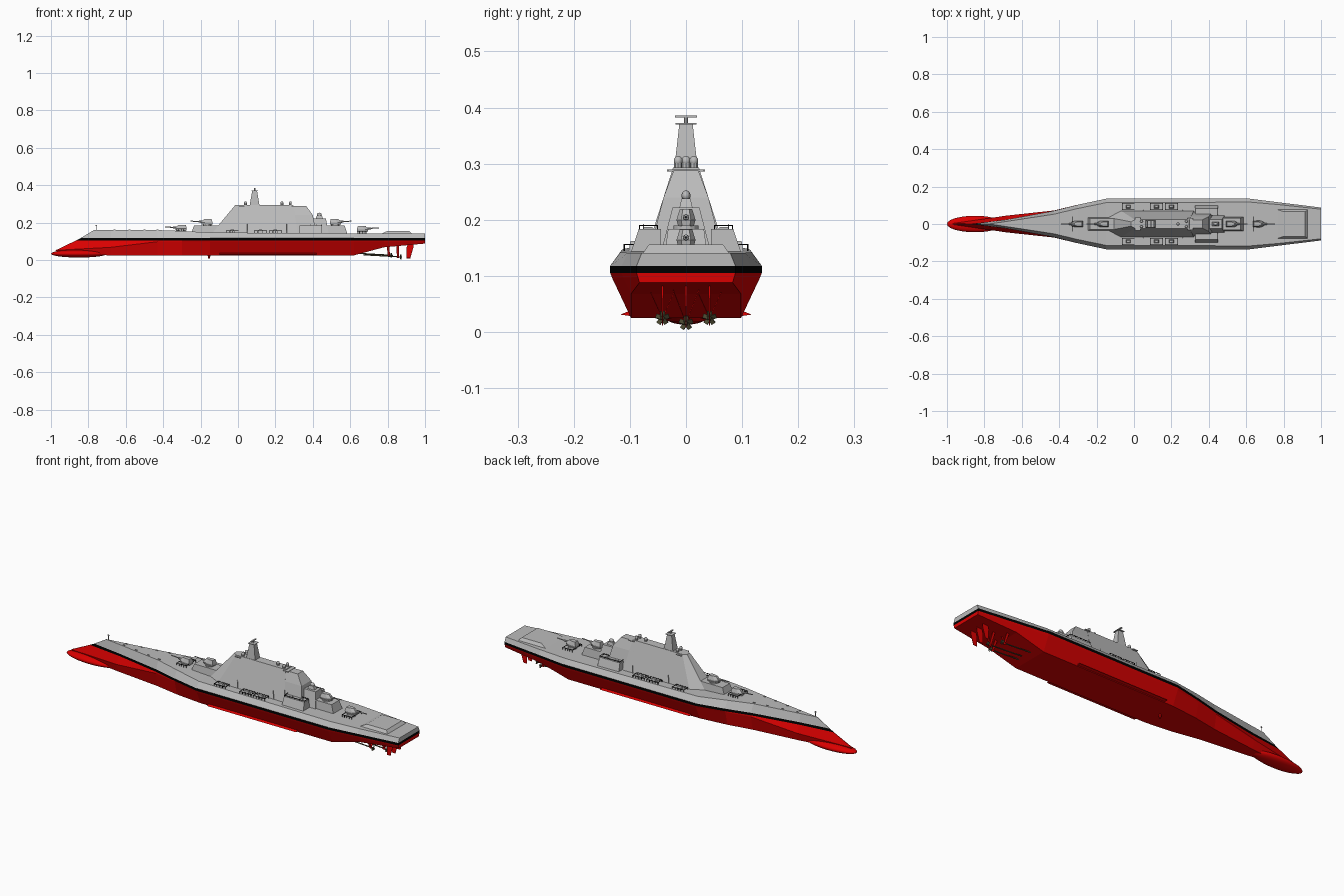
import bpy, bmesh, math
from mathutils import Vector, Matrix

cube = bpy.data.objects.get("Cube")
if cube:
    bpy.data.objects.remove(cube)


def material(name, rgb):
    m = bpy.data.materials.new(name)
    m.use_nodes = True
    m.diffuse_color = (*rgb, 1)
    m.node_tree.nodes["Principled BSDF"].inputs["Base Color"].default_value = (*rgb, 1)
    return m


GREY = material("ship_grey", (0.50, 0.50, 0.50))
RED = material("hull_red", (0.70, 0, 0))
BLACK = material("waterline_black", (0, 0, 0))
BRONZE = material("dark_bronze", (0.07, 0.065, 0.03))


def finish(name, bm, mats, smooth=False):
    bmesh.ops.recalc_face_normals(bm, faces=bm.faces)
    me = bpy.data.meshes.new(name)
    bm.to_mesh(me)
    bm.free()
    for m in mats:
        me.materials.append(m)
    for p in me.polygons:
        p.use_smooth = smooth
    ob = bpy.data.objects.new(name, me)
    bpy.context.collection.objects.link(ob)
    return ob


def loft(name, rings, mat):
    """Closed solid through rings of equal point count."""
    bm = bmesh.new()
    vs = [[bm.verts.new(p) for p in r] for r in rings]
    n = len(vs[0])
    for a, b in zip(vs, vs[1:]):
        for i in range(n):
            bm.faces.new((a[i], a[(i + 1) % n], b[(i + 1) % n], b[i]))
    bm.faces.new(vs[0])
    bm.faces.new(vs[-1])
    return finish(name, bm, [mat])


def rect(x0, x1, y0, y1, z):
    return [(x0, y0, z), (x1, y0, z), (x1, y1, z), (x0, y1, z)]


def nosed(z, xf, xb, hw, nose):
    """Rectangle with its front corners cut off."""
    return [(xf, -hw * 0.5, z), (xf + nose, -hw, z), (xb, -hw, z),
            (xb, hw, z), (xf + nose, hw, z), (xf, hw * 0.5, z)]


def add_box(bm, c, s):
    bmesh.ops.create_cube(bm, size=1, matrix=Matrix.Translation(c) @ Matrix.Diagonal((*s, 1)))


def box(name, c, s, mat):
    bm = bmesh.new()
    add_box(bm, c, s)
    return finish(name, bm, [mat])


def rod(name, a, b, r1, r2, mat, sides=8):
    a, b = Vector(a), Vector(b)
    bm = bmesh.new()
    turn = (b - a).to_track_quat('Z', 'Y').to_matrix().to_4x4()
    bmesh.ops.create_cone(bm, cap_ends=True, segments=sides, radius1=r1, radius2=r2,
                          depth=(b - a).length, matrix=Matrix.Translation((a + b) / 2) @ turn)
    return finish(name, bm, [mat])


def ball(name, c, s, mat, seg=16):
    bm = bmesh.new()
    bmesh.ops.create_uvsphere(bm, u_segments=seg, v_segments=seg // 2, radius=1,
                              matrix=Matrix.Translation(c) @ Matrix.Diagonal((*s, 1)))
    return finish(name, bm, [mat], True)


def railing(name, x, y, z, lx, ly, h=0.012):
    bm = bmesh.new()
    t = 0.002
    for s in (-1, 1):
        add_box(bm, (x, y + s * ly / 2, z + h), (lx, t, t))
        add_box(bm, (x + s * lx / 2, y, z + h), (t, ly, t))
        for k in (-0.5, -0.25, 0, 0.25, 0.5):
            add_box(bm, (x + k * lx, y + s * ly / 2, z + h / 2), (t, t, h))
    return finish(name, bm, [BLACK])


# Hull: (x, bottom z, bottom y, chine y, chine z, waterline y, deck y, deck z)
stations = [
    (-0.68, 0.025, 0.030, 0.045, 0.068, 0.024, 0.014, 0.16),
    (-0.43, 0.025, 0.058, 0.072, 0.098, 0.070, 0.052, 0.16),
    (-0.30, 0.025, 0.082, 0.101, 0.100, 0.103, 0.083, 0.155),
    (-0.15, 0.025, 0.098, 0.131, 0.095, 0.135, 0.114, 0.147),
    (0.62, 0.025, 0.098, 0.131, 0.095, 0.135, 0.117, 0.142),
    (0.78, 0.068, 0.098, 0.112, 0.097, 0.115, 0.103, 0.141),
    (1.00, 0.088, 0.083, 0.086, 0.098, 0.088, 0.079, 0.141),
]
half = [[(-0.95, 0.001, 0.03), (-0.975, 0.002, 0.052), (-0.865, 0.001, 0.105),
         (-0.84, 0.001, 0.118), (-0.77, 0.001, 0.16)]]
for x, zb, yb, yc, zc, yw, yd, zd in stations:
    half.append([(x, yb, zb), (x, yc, zc), (x, yw, 0.105), (x, yw, 0.118), (x, yd, zd)])
level_colour = (0, 0, 1, 2)
bm = bmesh.new()
left = [[bm.verts.new(p) for p in s] for s in half]
right = [[bm.verts.new((p[0], -p[1], p[2])) for p in s] for s in half]
for i in range(len(half) - 1):
    for k, m in enumerate(level_colour):
        for side in (left, right):
            bm.faces.new((side[i][k], side[i + 1][k], side[i + 1][k + 1], side[i][k + 1])).material_index = m
    for k, m in ((0, 0), (4, 2)):
        bm.faces.new((left[i][k], left[i + 1][k], right[i + 1][k], right[i][k])).material_index = m
for e in (0, -1):
    for k, m in enumerate(level_colour):
        bm.faces.new((left[e][k], left[e][k + 1], right[e][k + 1], right[e][k])).material_index = m
finish("hull", bm, [RED, BLACK, GREY])
ball("bow_bulb", (-0.85, 0, 0.034), (0.15, 0.044, 0.021), RED, 24)
rod("keel_sonar", (-0.155, 0, 0.03), (-0.155, 0, 0.008), 0.008, 0.005, RED)
for s in (-1, 1):
    loft("bilge_keel", [[(x, s * 0.096, 0.028), (x, s * 0.117, 0.031), (x, s * 0.100, 0.038)]
                        for x in (-0.1, 0.42)], RED)

# Superstructure
loft("main_superstructure", [nosed(0.143, -0.14, 0.32, 0.071, 0.07),
                             nosed(0.293, -0.015, 0.295, 0.023, 0.02)], GREY)
loft("aft_superstructure", [rect(0.28, 0.42, -0.066, 0.066, 0.14),
                            rect(0.28, 0.40, -0.040, 0.040, 0.24),
                            rect(0.28, 0.365, -0.022, 0.022, 0.288)], GREY)
loft("aft_tier", [rect(0.36, 0.485, -0.045, 0.045, 0.14),
                  rect(0.36, 0.47, -0.024, 0.024, 0.222)], GREY)
loft("aft_director_base", [rect(0.415, 0.455, -0.012, 0.012, 0.22),
                           rect(0.422, 0.448, -0.008, 0.008, 0.238)], GREY)
ball("aft_director", (0.435, 0, 0.243), (0.014, 0.008, 0.010), GREY, 10)
box("roof_platform", (0.02, 0, 0.288), (0.03, 0.068, 0.004), GREY)
box("aft_roof_platform", (0.30, 0, 0.288), (0.03, 0.064, 0.004), GREY)
for x, y in ((0.04, 0.014), (0.04, -0.014), (0.235, 0.0), (0.28, 0.014), (0.28, -0.014)):
    rod("dome_pedestal", (x, y, 0.285), (x, y, 0.305), 0.007, 0.007, GREY)
    ball("roof_dome", (x, y, 0.305), (0.008, 0.008, 0.009), GREY, 10)

# Mast and radar
loft("mast", [rect(0.062, 0.115, -0.021, 0.021, 0.29),
              rect(0.076, 0.102, -0.012, 0.012, 0.370)], GREY)
box("mast_platform", (0.09, 0, 0.371), (0.036, 0.038, 0.003), GREY)
rod("radar_post", (0.09, 0, 0.37), (0.09, 0, 0.383), 0.004, 0.004, GREY)
box("radar_bar", (0.09, 0, 0.384), (0.008, 0.040, 0.004), GREY)

# Side hangars
for s in (-1, 1):
    loft("side_hangar", [rect(0.325, 0.45, s * 0.045, s * 0.099, 0.14),
                         rect(0.328, 0.447, s * 0.045, s * 0.084, 0.184)], GREY)
    railing("hangar_railing", 0.388, s * 0.067, 0.183, 0.118, 0.032, 0.007)
    for x in (0.358, 0.418):
        box("hangar_hatch", (x, s * 0.068, 0.185), (0.016, 0.016, 0.005), GREY)

# Superfiring gun houses
loft("forward_deckhouse", [rect(-0.25, -0.06, -0.036, 0.036, 0.145),
                           rect(-0.235, -0.06, -0.030, 0.030, 0.184)], GREY)
loft("after_deckhouse", [rect(0.45, 0.585, -0.038, 0.038, 0.14),
                         rect(0.45, 0.57, -0.032, 0.032, 0.184)], GREY)


# Main guns: d is the firing direction along x
def turret(x, z, d):
    rod("barbette", (x, 0, z - 0.012), (x, 0, z + 0.004), 0.022, 0.022, GREY, 16)
    loft("main_turret", [nosed(z + h, x + d * f, x - d * b, w, -d * 0.018)
                         for f, b, w, h in ((0.030, 0.028, 0.014, 0.003), (0.032, 0.029, 0.017, 0.014),
                                            (0.016, 0.024, 0.011, 0.033))], GREY)
    rod("gun_sleeve", (x + d * 0.02, 0, z + 0.018), (x + d * 0.045, 0, z + 0.019), 0.006, 0.005, GREY)
    rod("gun_barrel", (x + d * 0.04, 0, z + 0.019), (x + d * 0.088, 0, z + 0.022), 0.003, 0.0025, GREY)


for x, z, d in ((-0.303, 0.155, -1), (-0.165, 0.186, -1), (0.52, 0.186, 1), (0.665, 0.150, 1)):
    turret(x, z, d)
for x, z in ((-0.303, 0.155), (0.665, 0.141)):
    railing("turret_railing", x, 0, z, 0.055, 0.08)

# Secondary mounts along both deck edges
for x in (-0.03, 0.12, 0.20):
    for s in (-1, 1):
        y = s * 0.093
        loft("secondary_mount", [rect(x - 0.014, x + 0.014, y - 0.010, y + 0.010, 0.14),
                                 rect(x - 0.009, x + 0.009, y - 0.006, y + 0.006, 0.162)], GREY)
        railing("mount_railing", x, y, 0.144, 0.066, 0.034)
for s in (-1, 1):
    for x in (0.05, 0.26):
        rod("whip_aerial", (x, s * 0.072, 0.143), (x, s * 0.076, 0.192), 0.0016, 0.001, GREY, 6)

# Deck fittings
loft("helicopter_deck", [rect(0.765, 0.93, -0.078, 0.078, 0.139),
                         rect(0.80, 0.915, -0.066, 0.066, 0.156)], GREY)
rod("bow_staff", (-0.758, 0, 0.158), (-0.758, 0, 0.188), 0.0016, 0.0016, GREY, 6)
box("bow_lamp", (-0.758, 0, 0.184), (0.008, 0.004, 0.004), GREY)
for x, y in ((-0.66, 0.010), (-0.58, 0.022), (-0.50, 0.034), (-0.43, 0.044)):
    for s in (-1, 1):
        box("bollard", (x, s * y, 0.161), (0.010, 0.004, 0.006), GREY)

# Propellers, shafts and rudders
for y, z, x in ((0.042, 0.025, 0.82), (-0.042, 0.025, 0.82), (0, 0.016, 0.87)):
    rod("propeller_shaft", (x - 0.20, y, z + 0.012), (x + 0.008, y, z), 0.003, 0.003, BRONZE)
    ball("propeller_hub", (x, y, z), (0.009, 0.004, 0.004), BRONZE, 10)
    bm = bmesh.new()
    for k in range(5):
        spin = Matrix.Rotation(k * math.tau / 5, 4, 'X') @ Matrix.Rotation(0.6, 4, 'Z')
        bmesh.ops.create_cube(bm, size=1, matrix=Matrix.Translation((x, y, z)) @ spin
                              @ Matrix.Translation((0, 0, 0.007)) @ Matrix.Diagonal((0.002, 0.009, 0.011, 1)))
    finish("propeller_blades", bm, [BRONZE])
    ball("shaft_bracket", (x - 0.014, y, z), (0.010, 0.005, 0.005), RED, 10)
    for s in (-1, 1):
        loft("shaft_strut", [rect(x - 0.020, x - 0.008, y - 0.001, y + 0.001, z),
                             rect(x - 0.024, x - 0.010, y + s * 0.023, y + s * 0.025, 0.078)], RED)
    rx = 0.915
    loft("rudder", [rect(rx - 0.014, rx + 0.006, y - 0.001, y + 0.001, 0.002 + z * 0.4),
                    rect(rx - 0.014, rx + 0.022, y - 0.0015, y + 0.0015, 0.065),
                    rect(rx - 0.006, rx + 0.022, y - 0.0015, y + 0.0015, 0.088)], RED)
